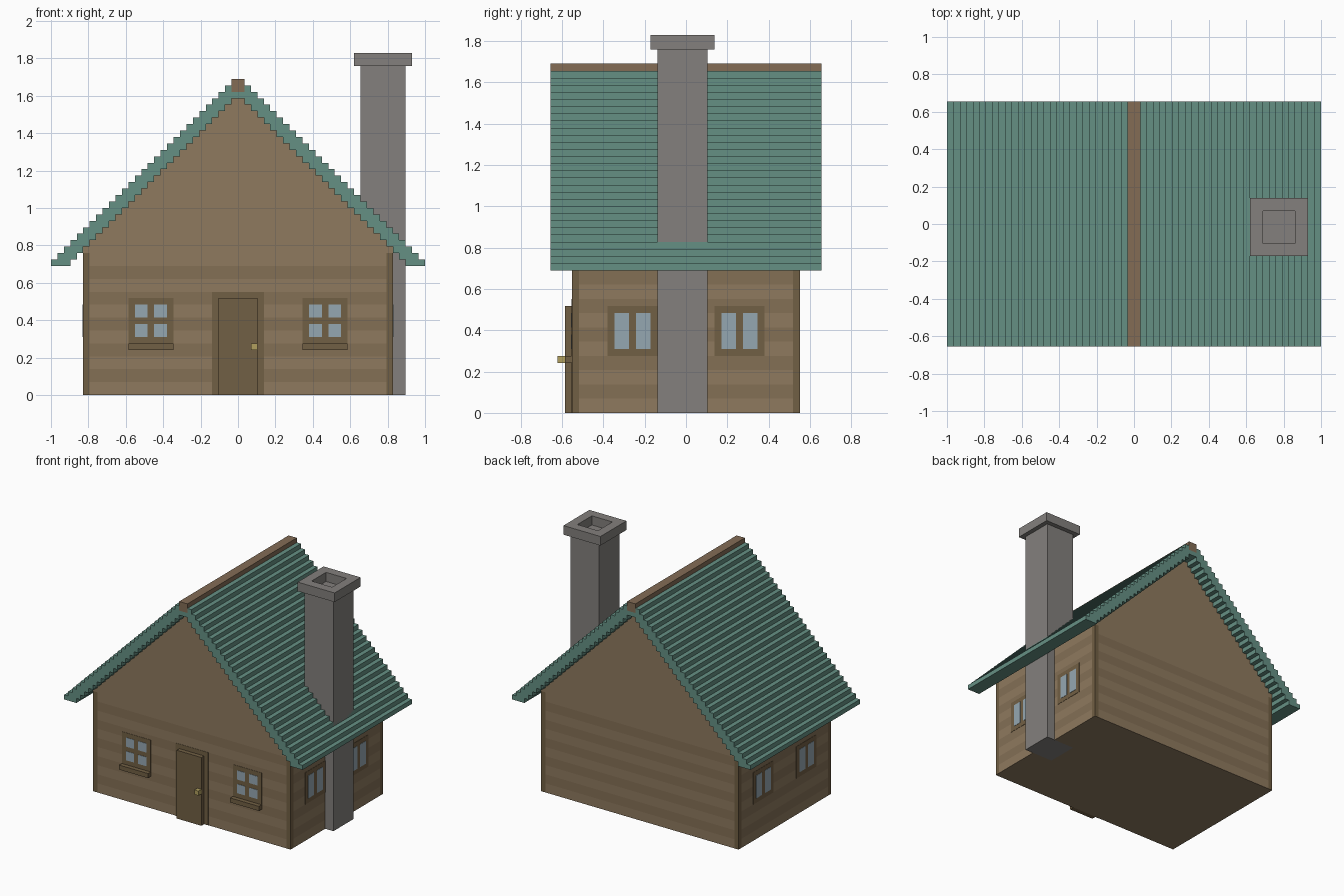
import bpy, bmesh

if "Cube" in bpy.data.objects:
    bpy.data.objects.remove(bpy.data.objects["Cube"])

U = 2 / 58          # one block of the stepped grid


def material(name, r, g, b):
    m = bpy.data.materials.new(name)
    m.diffuse_color = [(c / 255) ** 2.2 for c in (r, g, b)] + [1]
    m.use_nodes = True
    m.node_tree.nodes["Principled BSDF"].inputs["Base Color"].default_value = m.diffuse_color
    return m


PLANK = material("plank_light", 141, 121, 95)
PLANK2 = material("plank_dark", 131, 111, 86)
TRIM = material("trim", 113, 96, 70)
GLASS = material("glass", 148, 166, 176)
TEAL = material("roof_teal", 101, 143, 131)
RIDGE = material("ridge_brown", 130, 108, 86)
STONE = material("stone", 130, 127, 124)
BRASS = material("brass", 175, 158, 95)


def finish(name, bm, *mats):
    bmesh.ops.recalc_face_normals(bm, faces=bm.faces)
    bmesh.ops.scale(bm, vec=(U, U, U), verts=bm.verts)
    me = bpy.data.meshes.new(name)
    bm.to_mesh(me)
    bm.free()
    for m in mats:
        me.materials.append(m)
    ob = bpy.data.objects.new(name, me)
    bpy.context.collection.objects.link(ob)
    return ob


def loft(bm, rings, cap_end=True):
    """Skin a list of matching rings, return the side faces row by row."""
    vs = [[bm.verts.new(p) for p in ring] for ring in rings]
    n = len(vs[0])
    rows = [[bm.faces.new((a[i], a[(i + 1) % n], b[(i + 1) % n], b[i]))
             for i in range(n)] for a, b in zip(vs, vs[1:])]
    bm.faces.new(vs[0][::-1])
    if cap_end:
        bm.faces.new(vs[-1])
    return rows


def box(name, x, y, z, mat):
    bm = bmesh.new()
    loft(bm, [[(x[0], y[0], h), (x[1], y[0], h), (x[1], y[1], h), (x[0], y[1], h)]
              for h in z])
    return finish(name, bm, mat)


def prism(name, profile, depth, mat):
    """Extrude an x-z profile along y."""
    bm = bmesh.new()
    loft(bm, [[(x, y, z) for x, z in profile] for y in (-depth, depth)])
    return finish(name, bm, mat)


def stairs(heights):
    """Symmetric stepped outline, left to right, one height per column."""
    right = []
    for i, h in enumerate(heights):
        if i and h != heights[i - 1]:
            right += [(i, heights[i - 1]), (i, h)]
    right.append((len(heights), heights[-1]))
    return [(-x, z) for x, z in reversed(right)] + right


# Plank walls: footprint with a notch for the chimney, corner posts are one block wide
plan = [(-24, -16), (-23, -16), (23, -16), (24, -16), (24, -15), (24, -4), (19, -4),
        (19, 3), (24, 3), (24, 15), (24, 16), (23, 16), (-23, 16), (-24, 16),
        (-24, 15), (-24, -15)]
bm = bmesh.new()
rows = loft(bm, [[(x, y, z) for x, y in plan] for z in range(0, 23, 2)], cap_end=False)
for k, row in enumerate(rows):
    for i, f in enumerate(row):
        (x0, y0), (x1, y1) = plan[i], plan[(i + 1) % len(plan)]
        f.material_index = 2 if abs(x1 - x0) + abs(y1 - y0) == 1 else k % 2
finish("walls", bm, PLANK, PLANK2, TRIM)

# Gable, stepped to follow the underside of the roof
prism("gable", stairs([46 - i for i in range(24)]) + [(24, 22), (-24, 22)], 16, PLANK)

# Stepped roof and ridge beam
top = stairs([47] + [49 - i for i in range(1, 29)])
under = stairs([max(20, 46 - i) for i in range(29)])
prism("roof", top + under[::-1], 19, TEAL)
box("ridge_beam", (-1, 1), (-19, 19), (47, 49), RIDGE)

# Chimney: shaft, cap and flue opening in one skin
bm = bmesh.new()
loft(bm, [[(22.5 + sx * r, -0.5 + sy * r, z)
           for sx, sy in ((-1, -1), (1, -1), (1, 1), (-1, 1))]
          for r, z in ((3.5, 0), (3.5, 51), (4.5, 51), (4.5, 53), (2.5, 53), (2.5, 51))])
finish("chimney", bm, STONE)

# Door with frame and knob
box("door_frame", (-4, 4), (-16.06, -15.9), (0, 16), TRIM)
box("door", (-3, 3), (-17, -16), (0, 15), TRIM)
box("door_knob", (2, 3), (-18, -17), (7, 8), BRASS)


def window(name, wall, start, pane_rows):
    """Flush window, 7 blocks wide; wall is front, left or right."""
    def panel(part, a, z, out, mat):
        if wall == "front":
            box(part, a, (-16 - out, -15.9), z, mat)
        elif wall == "right":
            box(part, (23.9, 24 + out), a, z, mat)
        else:
            box(part, (-24 - out, -23.9), a, z, mat)
    panel(name + "_frame", (start, start + 7), (8, 15), 0.06, TRIM)
    for c in (1, 4):
        for z in pane_rows:
            panel(name + "_pane", (start + c, start + c + 2), z, 0.12, GLASS)


# Front windows with sills, then the side windows
for side, start in (("left", -17), ("right", 10)):
    window("front_window_" + side, "front", start, ((9, 11), (12, 14)))
    box("window_sill_" + side, (start, start + 7), (-17, -16), (7, 8), TRIM)
for wall in ("left", "right"):
    for end, start in (("front", -11), ("back", 4)):
        window(f"{wall}_window_{end}", wall, start, ((9, 14),))
